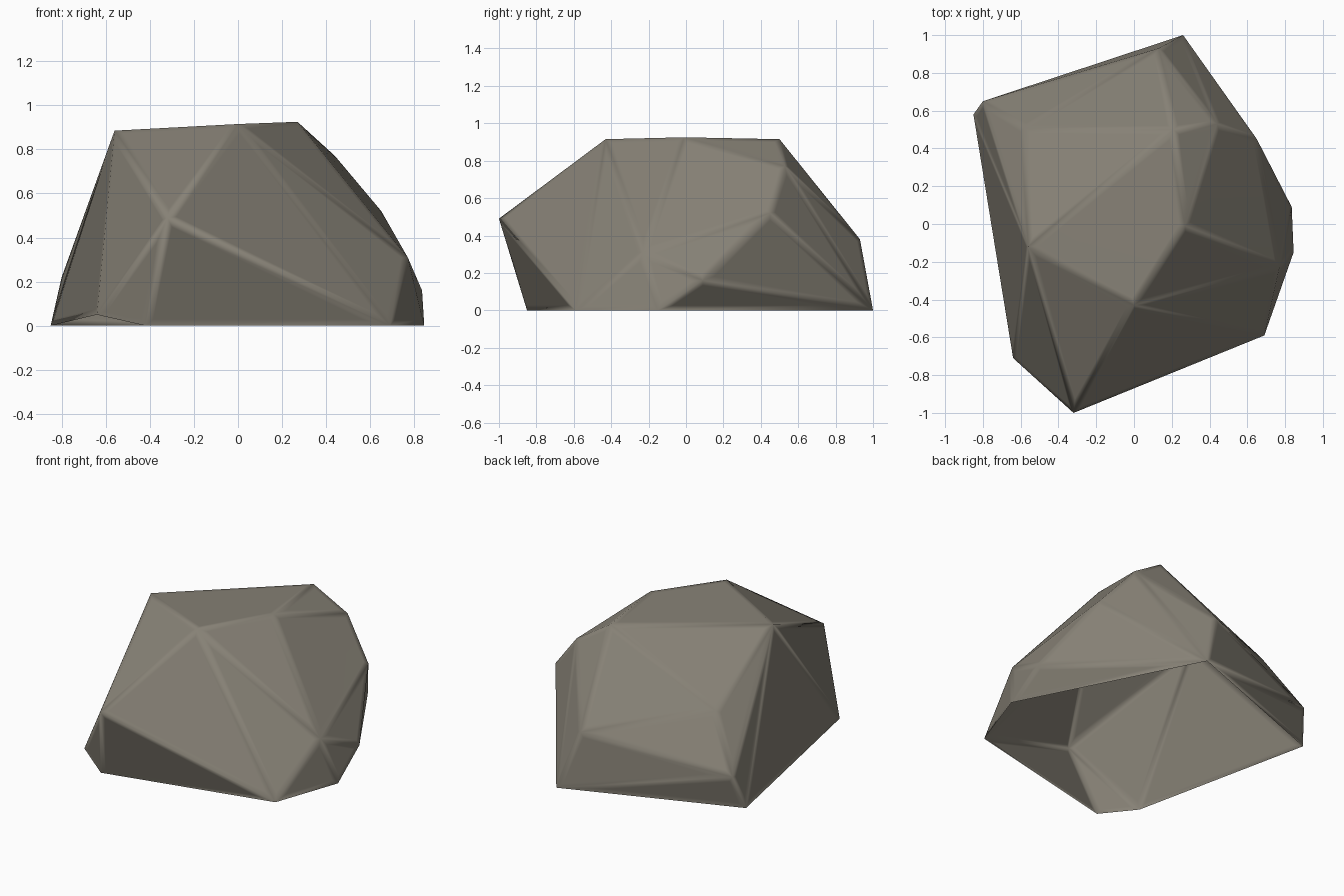
import bpy, bmesh, math

if "Cube" in bpy.data.objects:
    bpy.data.objects.remove(bpy.data.objects["Cube"])

# Stone colour
stone = bpy.data.materials.new("warm grey stone")
stone.diffuse_color = (0.24, 0.22, 0.18, 1)
stone.use_nodes = True
stone.node_tree.nodes["Principled BSDF"].inputs["Base Color"].default_value = stone.diffuse_color

# Corners of the boulder
corners = [
    # ground rim
    (-0.42, -0.85, 0), (0.69, -0.59, 0), (0.845, -0.15, 0),
    (0.26, 1.0, 0), (-0.85, 0.58, 0), (-0.64, -0.71, 0.05),
    # flanks
    (-0.32, -1.0, 0.49), (0.77, -0.23, 0.31), (0.835, 0.09, 0.16),
    (0.65, 0.45, 0.52), (0.13, 0.93, 0.38), (-0.80, 0.65, 0.22),
    (-0.58, 0.51, 0.55),
    # crown
    (-0.56, -0.12, 0.885), (0.0, -0.43, 0.915), (0.27, -0.01, 0.925),
    (0.21, 0.5, 0.915), (0.44, 0.53, 0.77),
]

# Wrap the corners in a faceted shell, open underneath
bm = bmesh.new()
for c in corners:
    bm.verts.new(c)
bmesh.ops.convex_hull(bm, input=bm.verts[:])
bmesh.ops.recalc_face_normals(bm, faces=bm.faces[:])
under = [f for f in bm.faces if max(v.co.z for v in f.verts) < 0.06]
bmesh.ops.delete(bm, geom=under, context='FACES')
bmesh.ops.dissolve_limit(bm, angle_limit=math.radians(3),
                         verts=bm.verts[:], edges=bm.edges[:])

# Narrow border in every facet: flat centres with softly shaded ridges
bmesh.ops.inset_individual(bm, faces=bm.faces[:], thickness=0.03,
                           use_even_offset=True)
for f in bm.faces:
    f.smooth = True

mesh = bpy.data.meshes.new("boulder")
bm.to_mesh(mesh)
bm.free()
mesh.materials.append(stone)
boulder = bpy.data.objects.new("boulder", mesh)
bpy.context.collection.objects.link(boulder)
